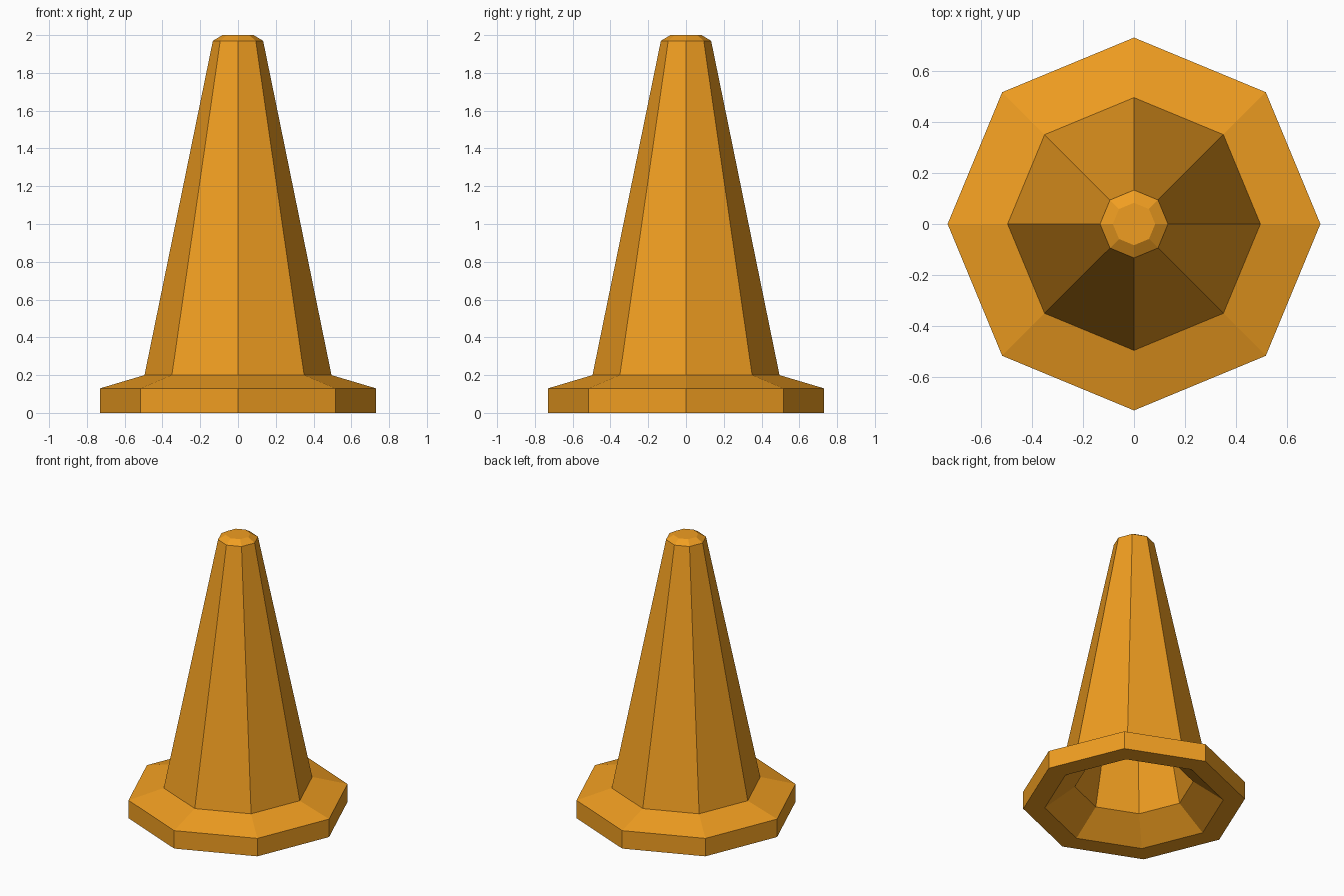
import bpy, bmesh
from math import cos, sin, pi

if "Cube" in bpy.data.objects:
    bpy.data.objects.remove(bpy.data.objects["Cube"])

SIDES = 8

# Cross-section (radius, height): outer skin from the tip down, under the foot, up the hollow
PROFILE = [
    (0.083, 2.00), (0.133, 1.97),   # bevelled tip
    (0.495, 0.20),                  # bottom of the tapered body
    (0.73, 0.13), (0.73, 0.00),     # foot
    (0.588, 0.00), (0.39, 0.15),    # underside rim and hollow foot
    (0.04, 1.89),                   # inside of the body
]


def lathe(name, profile, sides):
    """Spin a profile into a flat-faced solid, capping both ends."""
    bm = bmesh.new()
    rings = [[bm.verts.new((r * cos(2 * pi * i / sides), r * sin(2 * pi * i / sides), z))
              for i in range(sides)] for r, z in profile]
    for a, b in zip(rings, rings[1:]):
        for i in range(sides):
            j = (i + 1) % sides
            bm.faces.new((a[i], b[i], b[j], a[j]))
    bm.faces.new(rings[0])
    bm.faces.new(rings[-1][::-1])
    bmesh.ops.recalc_face_normals(bm, faces=bm.faces)
    mesh = bpy.data.meshes.new(name)
    bm.to_mesh(mesh)
    bm.free()
    obj = bpy.data.objects.new(name, mesh)
    bpy.context.collection.objects.link(obj)
    return obj


# Hollow traffic cone
cone = lathe("traffic_cone", PROFILE, SIDES)
orange = bpy.data.materials.new("orange")
orange.diffuse_color = (0.87, 0.34, 0.015, 1)
orange.use_nodes = True
orange.node_tree.nodes["Principled BSDF"].inputs["Base Color"].default_value = orange.diffuse_color
cone.data.materials.append(orange)
